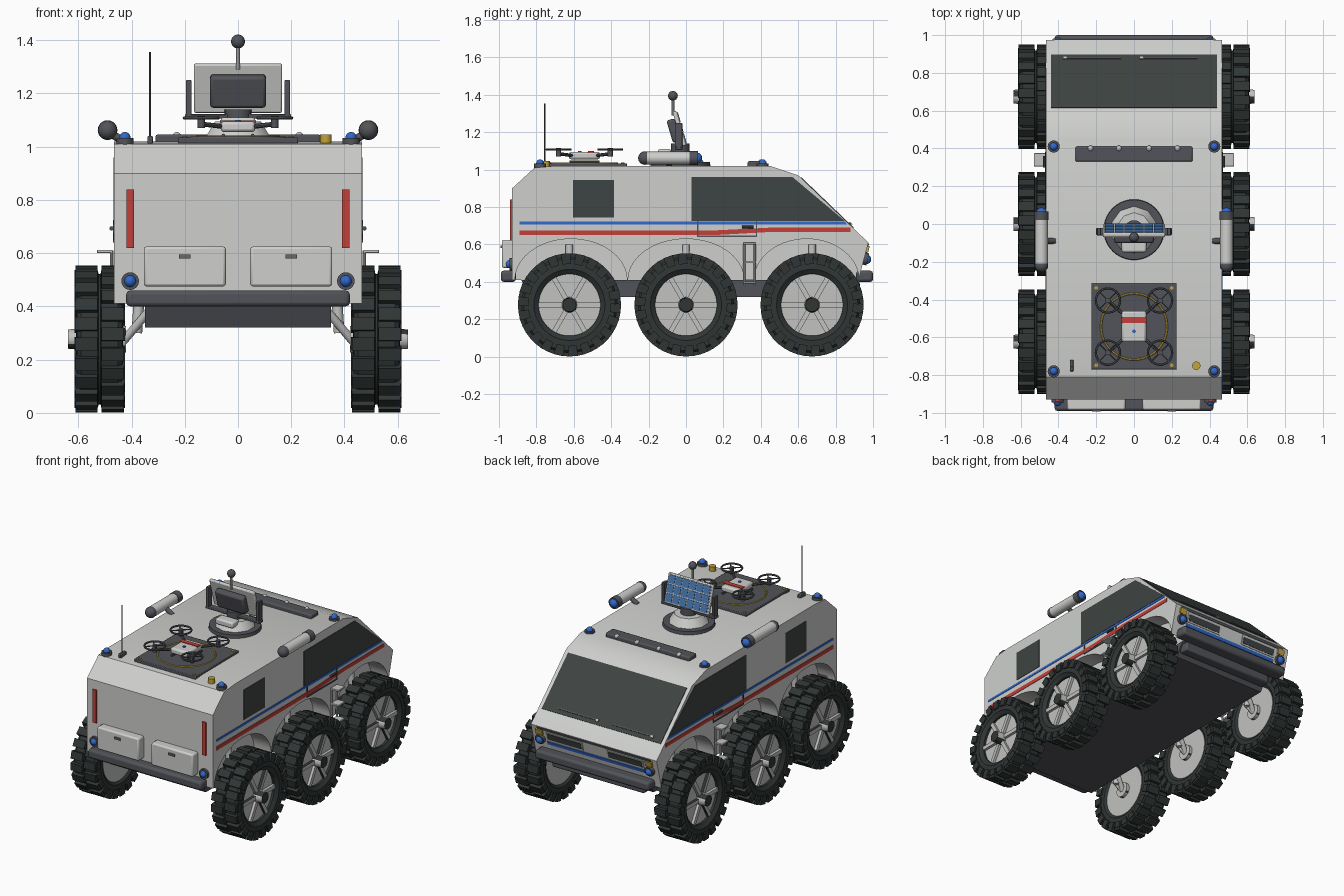
import bpy, bmesh
from math import sin, cos, pi, radians
from mathutils import Vector, Matrix

if "Cube" in bpy.data.objects:
    bpy.data.objects.remove(bpy.data.objects["Cube"])


def material(name, r, g, b):
    m = bpy.data.materials.new(name)
    m.use_nodes = True
    m.diffuse_color = (r, g, b, 1)
    m.node_tree.nodes["Principled BSDF"].inputs["Base Color"].default_value = (r, g, b, 1)
    return m


SHELL = material("light grey shell", .62, .63, .61)
METAL = material("pale metal", .54, .54, .53)
DARK = material("dark grey", .085, .088, .1)
MID = material("mid grey", .14, .14, .15)
TYRE = material("black rubber", .03, .037, .036)
GLASS = material("tinted glass", .048, .058, .056)
BLUE = material("blue", .03, .14, .62)
RED = material("red", .55, .05, .04)
YELLOW = material("yellow", .55, .37, .04)
CELL = material("solar blue", .06, .18, .42)
made = []


def finish(name, bm, mat, bevel=0):
    bmesh.ops.recalc_face_normals(bm, faces=bm.faces)
    me = bpy.data.meshes.new(name)
    bm.to_mesh(me)
    bm.free()
    for m in (mat if isinstance(mat, list) else [mat]):
        me.materials.append(m)
    ob = bpy.data.objects.new(name, me)
    bpy.context.collection.objects.link(ob)
    if bevel:
        mod = ob.modifiers.new("soft edges", "BEVEL")
        mod.width, mod.segments = bevel, 2
    made.append(ob)
    return ob


def box(name, lo, hi, mat, bevel=0, matrix=Matrix()):
    lo, hi = Vector(lo), Vector(hi)
    bm = bmesh.new()
    m = matrix @ Matrix.Translation((lo + hi) / 2) @ Matrix.Diagonal((*(hi - lo), 1))
    bmesh.ops.create_cube(bm, size=1, matrix=m)
    return finish(name, bm, mat, bevel)


def add_rod(bm, a, b, r, r2=None, sides=24):
    a, b = Vector(a), Vector(b)
    m = Matrix.Translation((a + b) / 2) @ (b - a).to_track_quat("Z", "Y").to_matrix().to_4x4()
    return bmesh.ops.create_cone(bm, cap_ends=True, segments=sides, radius1=r,
                                 radius2=r if r2 is None else r2, depth=(b - a).length, matrix=m)


def rod(name, a, b, r, mat, r2=None, sides=24):
    bm = bmesh.new()
    add_rod(bm, a, b, r, r2, sides)
    return finish(name, bm, mat)


def ball(name, c, r, mat):
    bm = bmesh.new()
    bmesh.ops.create_uvsphere(bm, u_segments=20, v_segments=12, radius=r, matrix=Matrix.Translation(c))
    return finish(name, bm, mat)


def prism(name, profile, x0, x1, mat):
    """Side profile of (y, z) points, extruded across x."""
    bm = bmesh.new()
    face = bm.faces.new([bm.verts.new((x0, y, z)) for y, z in profile])
    out = bmesh.ops.extrude_face_region(bm, geom=[face])["geom"]
    bmesh.ops.translate(bm, vec=(x1 - x0, 0, 0), verts=[v for v in out if isinstance(v, bmesh.types.BMVert)])
    return finish(name, bm, mat)


def ring(name, c, r, thick, mat):
    bpy.ops.mesh.primitive_torus_add(location=c, major_radius=r, minor_radius=thick,
                                     major_segments=36, minor_segments=6)
    ob = bpy.context.object
    ob.name = name
    ob.data.materials.append(mat)
    made.append(ob)


def strip(name, p, q, t0, t1, x0, x1, mat, h=.005):
    """Thin plate lying on the sloping line p-q."""
    p, q = Vector(p), Vector(q)
    d = q - p
    n = Vector((-d.y, d.x)).normalized() * h
    a, b = p + d * t0, p + d * t1
    prism(name, [a - n, b - n, b + n, a + n], x0, x1, mat)


# Hull: centre core plus side skins with wheel arches
W = .465
top = [(-.93, .41), (-.93, .9), (-.81, 1.01), (-.7, 1.02), (.45, 1.02), (.6, .97),
       (.975, .61), (.93, .44)]
arches = [(.645, .28), (0, .31), (-.615, .3)]
arc = [(c + r * cos(i * pi / 20), .41 + .22 * sin(i * pi / 20)) for c, r in arches for i in range(21)]
prism("hull_core", top + [(.92, .41)], -.34, .34, SHELL)
for s in (1, -1):
    prism("hull_side", top + arc, s * .34, s * W, SHELL)
prism("belly", [(-.88, .41), (.9, .41), (.84, .32), (-.84, .32)], -.35, .35, DARK)
box("rear_bumper", (-.42, -.99, .4), (.42, -.91, .46), DARK, .015)
box("front_bumper", (-.42, .91, .4), (.42, 1, .46), DARK, .015)
box("front_skid_beam", (-.34, .86, .34), (.34, .93, .4), DARK, .01)

# Windscreen, wipers and nose lights
SLOPE, NOSE = ((.6, .97), (.975, .61)), ((.975, .61), (.93, .44))
strip("windscreen", *SLOPE, .04, .785, -.44, .44, GLASS, .004)
for x in (-.375, .03):
    strip("wiper", *SLOPE, .72, .735, x, x + .305, DARK, .009)
    strip("wiper_pivot", *SLOPE, .715, .75, x, x + .02, METAL, .012)
strip("nose_blue_strip", *NOSE, .56, .68, -.36, .36, BLUE)
strip("nose_trim", *NOSE, .02, .1, -.42, .42, DARK)
for s in (1, -1):
    strip("headlamp_frame", *NOSE, .14, .5, s * .09, s * .36, METAL)
    strip("headlamp", *NOSE, .2, .44, s * .1, s * .35, GLASS, .008)
    strip("nose_marker", *NOSE, .1, .3, s * .38, s * .43, YELLOW, .012)
    rod("nose_light_bezel", (s * .405, .93, .53), (s * .405, .972, .52), .033, DARK)
    ball("nose_light", (s * .405, .965, .52), .025, BLUE)

# Side windows, stripes, doors, steps and tail fittings
for s in (1, -1):
    a, b = s * (W - .004), s * (W + .003)
    prism("cab_window", [(.03, .725), (.85, .725), (.57, .96), (.03, .96)], a, b, GLASS)
    prism("rear_window", [(-.605, .745), (-.385, .745), (-.385, .945), (-.605, .945)], a, b, GLASS)
    prism("blue_stripe", [(-.89, .708), (.86, .708), (.85, .723), (-.89, .723)], a, b, BLUE)
    prism("red_stripe", [(-.89, .65), (.15, .65), (.45, .667), (.88, .667), (.88, .69), (.45, .69),
                         (.15, .675), (-.89, .675)], a, b, RED)
    for lo, hi in (((.06, .64), (.38, .648)), ((.06, .64), (.067, .725)), ((.373, .64), (.38, .725))):
        box("door_seam", (min(a, s * .47), *lo), (max(a, s * .47), *hi), DARK)
    rod("door_handle", (s * .475, .3, .693), (s * .475, .36, .693), .008, DARK, sides=10)
    for y in (.312, .368):
        rod("step_rail", (s * .475, y, .38), (s * .475, y, .61), .007, METAL, sides=10)
    for z in (.39, .5, .6):
        box("step_tread", (s * .5 - .03, .305, z), (s * .5 + .03, .375, z + .012), METAL, .003)
    box("tail_light", (s * .405 - .014, -.94, .62), (s * .405 + .014, -.92, .84), RED)
    box("rear_locker", (s * .2 - .154, -.985, .475), (s * .2 + .154, -.92, .625), SHELL, .01)
    box("locker_latch", (s * .2 - .022, -.992, .58), (s * .2 + .022, -.98, .595), MID)
    rod("tail_lamp_bezel", (s * .405, -.92, .495), (s * .405, -.945, .495), .033, DARK)
    ball("tail_lamp", (s * .405, -.942, .495), .022, BLUE)
    # Roof beacons and side floodlight pods
    for y in (-.78, .41):
        rod("beacon_base", (s * .425, y, 1), (s * .425, y, 1.032), .032, DARK)
        ball("beacon_dome", (s * .425, y, 1.034), .021, BLUE)
    rod("pod_body", (s * .49, -.215, 1.062), (s * .49, .03, 1.062), .034, SHELL)
    ball("pod_rear_cap", (s * .49, -.22, 1.062), .036, DARK)
    rod("pod_collar", (s * .49, .02, 1.062), (s * .49, .065, 1.062), .037, DARK)
    ball("pod_lens", (s * .49, .058, 1.062), .029, BLUE)
    rod("pod_bracket", (s * .42, -.09, 1.015), (s * .48, -.09, 1.05), .015, DARK, sides=12)


# Wheel: spun tyre, staggered tread lugs, spoked rim
def wheel_mesh():
    bm = bmesh.new()
    half = [(-.07, .165), (-.088, .19), (-.085, .245), (-.07, .257), (-.006, .257), (-.004, .245)]
    pts = half + [(-x, r) for x, r in reversed(half)]
    vs = [bm.verts.new((x, 0, r)) for x, r in pts]
    es = [bm.edges.new((vs[i], vs[(i + 1) % len(vs)])) for i in range(len(vs))]
    bmesh.ops.spin(bm, geom=vs + es, axis=(1, 0, 0), cent=(0, 0, 0), angle=2 * pi, steps=48, use_duplicate=False)
    bmesh.ops.remove_doubles(bm, verts=bm.verts, dist=.0005)
    for s in (1, -1):
        for i in range(22):
            turn = Matrix.Rotation((i + s * .25) * 2 * pi / 22, 4, "X")
            for c, size in (((s * .049, 0, .262), (.084, .05, .026)), ((s * .089, 0, .238), (.012, .046, .04))):
                bmesh.ops.create_cube(bm, size=1, matrix=turn @ Matrix.Translation(c) @ Matrix.Diagonal((*size, 1)))
    start = len(bm.faces)
    add_rod(bm, (-.078, 0, 0), (.055, 0, 0), .172, sides=40)
    bm.faces.ensure_lookup_table()
    for f in bm.faces[start:]:
        f.material_index = 1
    start = len(bm.faces)
    add_rod(bm, (.05, 0, 0), (.118, 0, 0), .042, .036)
    add_rod(bm, (-.1, 0, 0), (-.07, 0, 0), .05)
    for i in range(6):
        m = Matrix.Rotation(i * pi / 3 + pi / 6, 4, "X") @ Matrix.Translation((.06, 0, .095))
        bmesh.ops.create_cube(bm, size=1, matrix=m @ Matrix.Diagonal((.026, .026, .14, 1)))
    bm.faces.ensure_lookup_table()
    for f in bm.faces[start:]:
        f.material_index = 2
    return finish("wheel", bm, [TYRE, MID, METAL])


first = wheel_mesh()
for s in (1, -1):
    for y in (-.623, 0, .674):
        if s == 1 and y == 0:
            w = first
        else:
            w = bpy.data.objects.new("wheel", first.data)
            bpy.context.collection.objects.link(w)
        w.location = (s * .52, y, .277)
        w.rotation_euler.z = 0 if s > 0 else pi
        for dy in (-.05, .05):
            rod("suspension_arm", (s * .32, y + dy, .4), (s * .43, y, .27), .016, METAL, sides=12)
        rod("shock_absorber", (s * .38, y, .3), (s * .36, y, .6), .02, METAL, sides=12)

# Roof light bar, antenna and filler cap
box("light_bar", (-.31, .33, 1.01), (.31, .41, 1.046), DARK, .008)
for x in (-.23, -.08, .08, .23):
    ball("light_bar_lamp", (x, .4, 1.04), .015, METAL)
box("antenna_base", (-.34, -.78, 1.01), (-.32, -.72, 1.04), DARK, .004)
rod("antenna", (-.33, -.755, 1.03), (-.33, -.755, 1.355), .004, DARK, sides=8)
rod("filler_cap", (.33, -.75, 1), (.33, -.75, 1.046), .022, YELLOW)

# Sensor turret with tilted solar panel
rod("turret_base", (0, -.03, 1.01), (0, -.03, 1.042), .162, DARK, .158, 40)
rod("turret_cone", (0, -.03, 1.04), (0, -.03, 1.095), .125, SHELL, .09, 10)
rod("turret_neck", (0, -.03, 1.09), (0, -.03, 1.14), .05, DARK)
box("turret_sensor", (-.065, -.15, 1.07), (.065, -.08, 1.11), SHELL, .01)
box("panel_yoke", (-.2, -.06, 1.105), (.2, -.02, 1.122), DARK, .004)
tilt = Matrix.Translation((0, -.035, 1.22)) @ Matrix.Rotation(radians(16), 4, "X")
box("panel_frame", (-.165, -.011, -.095), (.165, .011, .095), SHELL, .006, tilt)
box("panel_electronics", (-.105, -.055, -.065), (.105, -.01, .06), DARK, .012, tilt)
box("panel_backing", (-.158, .01, -.088), (.158, .013, .088), METAL, 0, tilt)
for i in range(6):
    for j in range(3):
        x, z = -.13 + i * .052, -.058 + j * .058
        box("solar_cell", (x - .023, .012, z - .026), (x + .023, .016, z + .026), CELL, 0, tilt)
for s in (1, -1):
    box("panel_arm", (s * .185 - .01, -.06, 1.11), (s * .185 + .01, -.02, 1.25), DARK, .003)
rod("mast", (0, -.07, 1.29), (0, -.07, 1.39), .008, METAL, sides=10)
ball("mast_ball", (0, -.07, 1.395), .026, DARK)

# Landing pad and quad-rotor drone
Y = -.543
box("landing_pad", (-.226, Y - .228, 1.01), (.226, Y + .228, 1.034), DARK, .004)
ring("pad_circle", (0, Y, 1.033), .175, .006, YELLOW)
box("drone_body", (-.065, Y - .083, 1.055), (.065, Y + .083, 1.095), SHELL, .012)
box("drone_stripe", (-.067, Y + .02, 1.09), (.067, Y + .05, 1.099), RED)
rod("drone_lamp", (0, Y - .025, 1.09), (0, Y - .025, 1.1), .01, BLUE, sides=12)
for sx in (1, -1):
    rod("drone_skid", (sx * .055, Y - .08, 1.042), (sx * .055, Y + .08, 1.042), .007, DARK, sides=8)
    for sy in (1, -1):
        x, y = sx * .138, Y + sy * .138
        rod("drone_arm", (sx * .05, Y + sy * .06, 1.075), (x, y, 1.085), .009, DARK, sides=8)
        rod("rotor_motor", (x, y, 1.07), (x, y, 1.115), .014, DARK, sides=12)
        ring("rotor_guard", (x, y, 1.108), .064, .006, DARK)
        for d in (1, -1):
            rod("rotor_blade", (x - .043, y - d * .043, 1.108), (x + .043, y + d * .043, 1.108), .004, DARK, sides=6)
        rod("pad_marker", (sx * .2, Y + sy * .205, 1.03), (sx * .2, Y + sy * .205, 1.038), .01, YELLOW, sides=10)

# Smooth round parts, keep hard edges
bpy.ops.object.select_all(action="DESELECT")
for ob in made:
    ob.select_set(True)
bpy.context.view_layer.objects.active = made[0]
bpy.ops.object.shade_smooth_by_angle(angle=radians(32))
